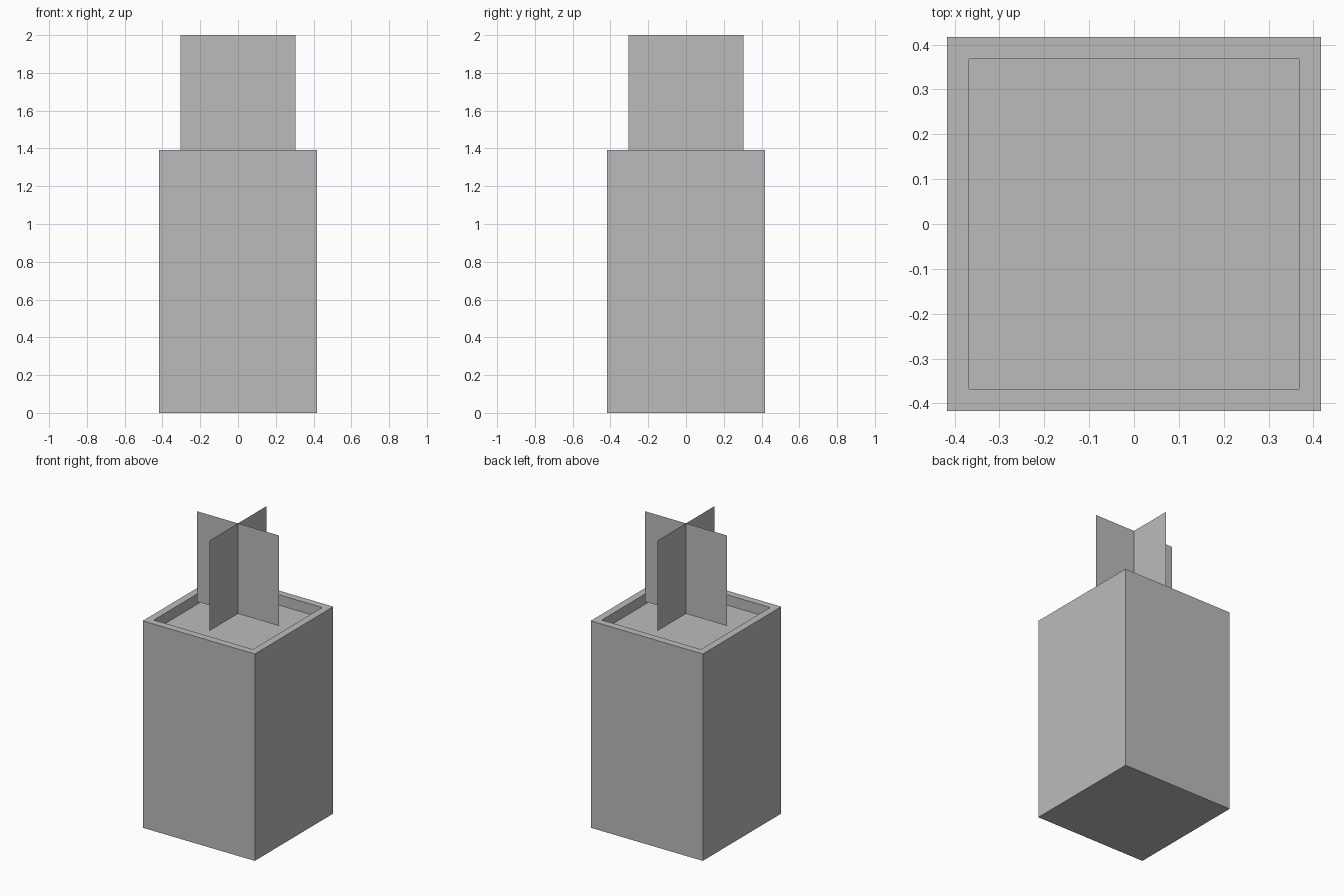
import bpy
import bmesh
from math import pi
from mathutils import Matrix

cube = bpy.data.objects.get("Cube")
if cube:
    bpy.data.objects.remove(cube, do_unlink=True)

HALF = 0.417       # half width of the planter
RIM_Z = 1.392      # height of the rim
WALL = 0.069       # rim width
RECESS = 0.07      # drop from the rim to the soil
LEAF = 0.608       # side of each square leaf card

grey = bpy.data.materials.new("plain_grey")
grey.use_nodes = True
colour = (0.5, 0.5, 0.5, 1)
grey.diffuse_color = colour
grey.node_tree.nodes["Principled BSDF"].inputs["Base Color"].default_value = colour


def add_object(name, bm):
    mesh = bpy.data.meshes.new(name)
    bm.to_mesh(mesh)
    bm.free()
    mesh.materials.append(grey)
    obj = bpy.data.objects.new(name, mesh)
    bpy.context.collection.objects.link(obj)
    return obj


# Square planter: a tall box whose top is inset and sunk to form rim and soil
bm = bmesh.new()
size = Matrix.Diagonal((2 * HALF, 2 * HALF, RIM_Z, 1))
bmesh.ops.create_cube(bm, size=1, matrix=Matrix.Translation((0, 0, RIM_Z / 2)) @ size)
bm.normal_update()
top = max(bm.faces, key=lambda f: f.calc_center_median().z)
bmesh.ops.inset_region(bm, faces=[top], thickness=WALL)
soil = bmesh.ops.extrude_discrete_faces(bm, faces=[top])["faces"][0]
bmesh.ops.translate(bm, verts=soil.verts, vec=(0, 0, -RECESS))
bmesh.ops.recalc_face_normals(bm, faces=bm.faces)
add_object("planter", bm)

# Two crossed flat leaf cards standing at rim height
for name, turn in (("leaf_card_across", 0), ("leaf_card_along", pi / 2)):
    bm = bmesh.new()
    place = (Matrix.Translation((0, 0, RIM_Z + LEAF / 2))
             @ Matrix.Rotation(turn, 4, "Z") @ Matrix.Rotation(pi / 2, 4, "X"))
    bmesh.ops.create_grid(bm, x_segments=1, y_segments=1, size=LEAF / 2, matrix=place)
    add_object(name, bm)
